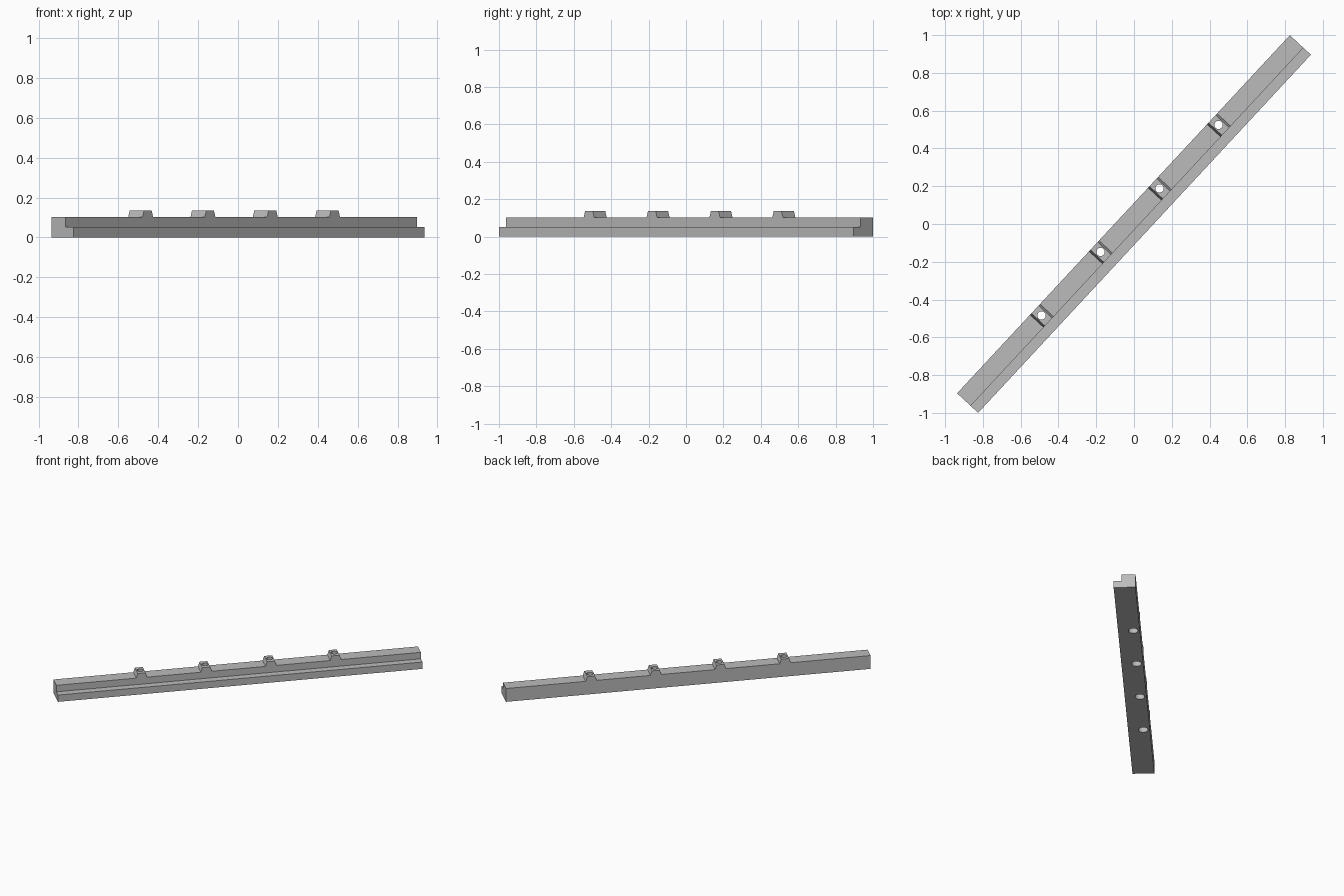
import bpy, bmesh, math

if "Cube" in bpy.data.objects:
    bpy.data.objects.remove(bpy.data.objects["Cube"])

HALF = 1.294                                  # half length of the rail
BACK, STEP, FRONT = 0.076, -0.022, -0.076     # across the rail
LEDGE_Z, TOP_Z, STUD_Z = 0.052, 0.102, 0.136
STUDS = [-0.688, -0.229, 0.23, 0.689]
HOLE_Y = 0.029
ANGLE = math.radians(47.1)

grey = bpy.data.materials.new("plain grey")
grey.diffuse_color = (0.5, 0.5, 0.5, 1)
grey.use_nodes = True
grey.node_tree.nodes["Principled BSDF"].inputs["Base Color"].default_value = grey.diffuse_color


def extrude_profile(name, profile, y0, y1):
    """Extrude an x-z outline from y0 to y1."""
    bm = bmesh.new()
    face = bm.faces.new([bm.verts.new((x, y0, z)) for x, z in profile])
    ext = bmesh.ops.extrude_face_region(bm, geom=[face])
    verts = [g for g in ext["geom"] if isinstance(g, bmesh.types.BMVert)]
    bmesh.ops.translate(bm, verts=verts, vec=(0, y1 - y0, 0))
    bmesh.ops.recalc_face_normals(bm, faces=bm.faces)
    mesh = bpy.data.meshes.new(name)
    bm.to_mesh(mesh)
    bm.free()
    mesh.materials.append(grey)
    obj = bpy.data.objects.new(name, mesh)
    bpy.context.collection.objects.link(obj)
    return obj


def cylinder(name, x, radius, z0, z1):
    bpy.ops.mesh.primitive_cylinder_add(vertices=32, radius=radius, depth=z1 - z0,
                                        location=(x, HOLE_Y, (z0 + z1) / 2))
    obj = bpy.context.object
    obj.name = name
    obj.hide_render = True
    obj.data.materials.append(grey)
    return obj


def combine(target, tool, operation):
    mod = target.modifiers.new("join", "BOOLEAN")
    mod.operation, mod.solver, mod.object = operation, "EXACT", tool
    bpy.ops.object.select_all(action="DESELECT")
    target.select_set(True)
    bpy.context.view_layer.objects.active = target
    bpy.ops.object.modifier_apply(modifier=mod.name)
    bpy.data.objects.remove(tool, do_unlink=True)


# Tall bar with tapered studs along its top
outline = [(HALF, 0), (HALF, TOP_Z), (-HALF, TOP_Z), (-HALF, 0)]
studs = []
for x in reversed(STUDS):
    studs += [(x + 0.039, TOP_Z), (x + 0.028, STUD_Z),
              (x - 0.028, STUD_Z), (x - 0.039, TOP_Z)]
outline[2:2] = studs
rail = extrude_profile("rail", outline, STEP, BACK)

# Low ledge along the front
ledge = extrude_profile("ledge", [(HALF, 0), (HALF, LEDGE_Z), (-HALF, LEDGE_Z), (-HALF, 0)],
                        FRONT, STEP + 0.012)
combine(rail, ledge, "UNION")

# Screw holes through the studs, with wider recesses underneath
for x in STUDS:
    combine(rail, cylinder("screw_hole", x, 0.022, -0.05, 0.2), "DIFFERENCE")
    combine(rail, cylinder("recess", x, 0.034, -0.05, 0.042), "DIFFERENCE")

# Turn the rail to its diagonal position
rail.rotation_euler.z = ANGLE
bpy.context.view_layer.objects.active = rail
rail.select_set(True)
bpy.ops.object.shade_smooth_by_angle(angle=math.radians(25))
